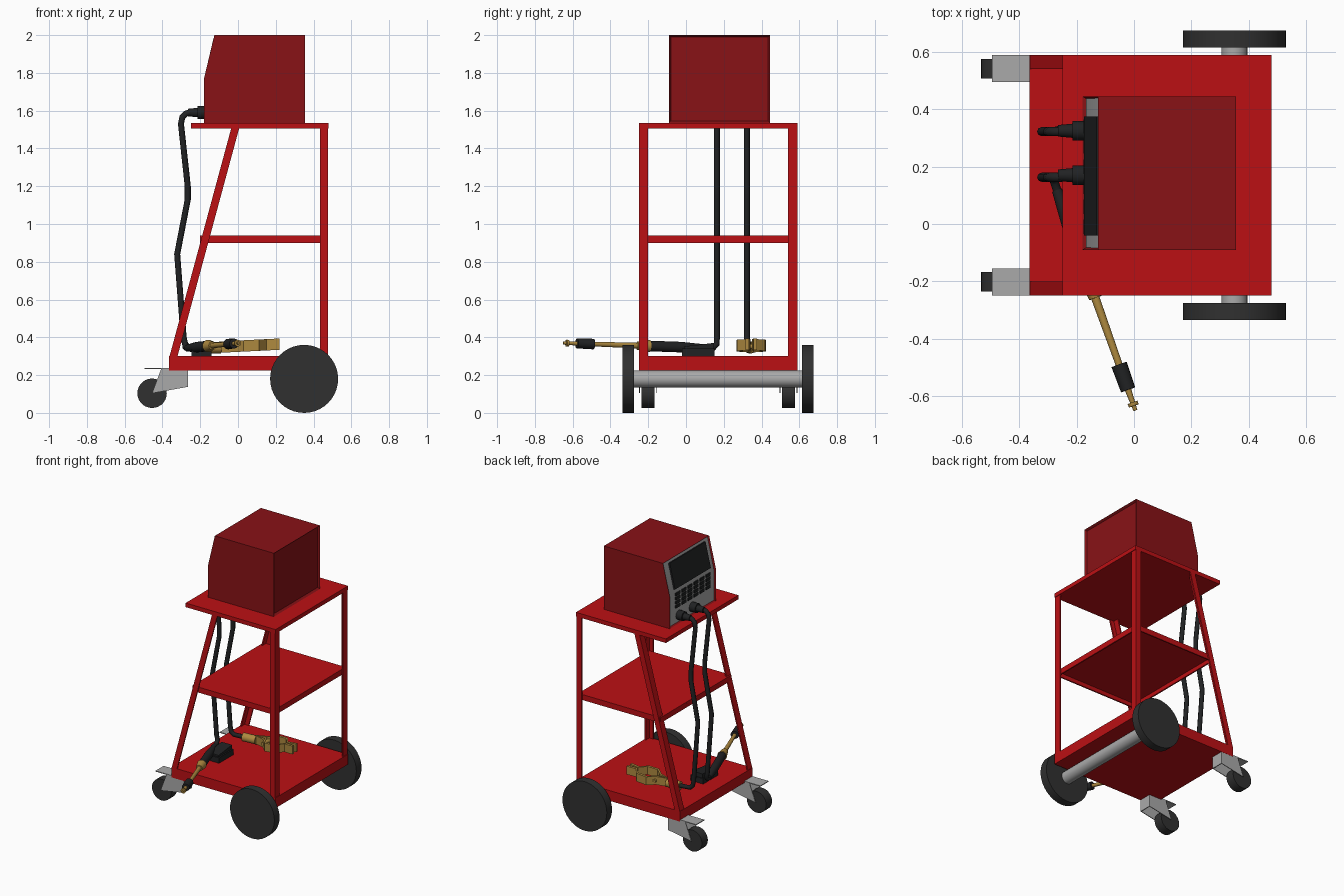
import bpy, bmesh, math
from mathutils import Vector, Matrix

if "Cube" in bpy.data.objects:
    bpy.data.objects.remove(bpy.data.objects["Cube"])


def material(name, rgb):
    m = bpy.data.materials.new(name)
    m.diffuse_color = (*rgb, 1)
    m.use_nodes = True
    m.node_tree.nodes["Principled BSDF"].inputs["Base Color"].default_value = m.diffuse_color
    return m


RED = material("cart_red", (0.50, 0.005, 0.007))
CASE = material("case_red", (0.25, 0.006, 0.008))
BLACK = material("black", (0.015, 0.016, 0.017))
RUBBER = material("rubber", (0.03, 0.03, 0.03))
BRASS = material("brass", (0.42, 0.25, 0.05))
GREY = material("panel_grey", (0.4, 0.4, 0.4))


def finish(name, bm, mat=None):
    bmesh.ops.recalc_face_normals(bm, faces=bm.faces)
    me = bpy.data.meshes.new(name)
    bm.to_mesh(me)
    bm.free()
    ob = bpy.data.objects.new(name, me)
    bpy.context.collection.objects.link(ob)
    if mat:
        me.materials.append(mat)
    return ob


def add_box(bm, lo, hi):
    lo, hi = Vector(lo), Vector(hi)
    bmesh.ops.create_cube(bm, size=1, matrix=Matrix.Translation((lo + hi) / 2)
                          @ Matrix.Diagonal((*(hi - lo), 1)))


def boxes(name, items, mat=None):
    bm = bmesh.new()
    for lo, hi in items:
        add_box(bm, lo, hi)
    return finish(name, bm, mat)


def extrude(name, pts, vec, mat=None):
    bm = bmesh.new()
    f = bm.faces.new([bm.verts.new(p) for p in pts])
    r = bmesh.ops.extrude_face_region(bm, geom=[f])
    bmesh.ops.translate(bm, vec=vec, verts=[v for v in r["geom"] if isinstance(v, bmesh.types.BMVert)])
    return finish(name, bm, mat)


def rod(name, p0, p1, r0, r1=None, mat=None, sides=20):
    p0, p1 = Vector(p0), Vector(p1)
    d = p1 - p0
    bm = bmesh.new()
    bmesh.ops.create_cone(bm, cap_ends=True, segments=sides, radius1=r0,
                          radius2=r0 if r1 is None else r1, depth=d.length,
                          matrix=Matrix.Translation((p0 + p1) / 2)
                          @ d.to_track_quat('Z', 'Y').to_matrix().to_4x4())
    return finish(name, bm, mat)


def cable(name, pts, r):
    cu = bpy.data.curves.new(name, 'CURVE')
    cu.dimensions = '3D'
    cu.bevel_depth, cu.bevel_resolution, cu.use_fill_caps = r, 2, True
    s = cu.splines.new('POLY')
    s.points.add(len(pts) - 1)
    for p, co in zip(s.points, pts):
        p.co = (*co, 1)
    cu.materials.append(BLACK)
    bpy.context.collection.objects.link(bpy.data.objects.new(name, cu))


Y0, Y1, YC = -0.25, 0.59, 0.17   # cart sides and mid-plane

# shelves; the middle one is a plate with a hanging rim
boxes("top_shelf", [((-0.25, Y0, 1.505), (0.48, Y1, 1.535))], RED)
boxes("bottom_shelf", [((-0.365, Y0, 0.225), (0.48, Y1, 0.30))], RED)
boxes("middle_shelf", [
    ((-0.20, Y0 + 0.01, 0.93), (0.468, Y1 - 0.01, 0.94)),
    ((-0.20, Y0 + 0.01, 0.90), (0.468, Y0 + 0.02, 0.93)),
    ((-0.20, Y1 - 0.02, 0.90), (0.468, Y1 - 0.01, 0.93)),
    ((-0.20, Y0 + 0.02, 0.90), (-0.19, Y1 - 0.02, 0.93)),
    ((0.458, Y0 + 0.02, 0.90), (0.468, Y1 - 0.02, 0.93))], RED)

# angle-iron legs, wheels and casters on both sides
L_SHAPE = [(0, 0), (0.042, 0), (0.042, 0.01), (0.01, 0.01), (0.01, 0.05), (0, 0.05)]
for tag, edge, s in (("near", Y0, 1), ("far", Y1, -1)):
    extrude(f"upright_leg_{tag}", [(0.476 - a, edge + s * b, 0.29) for a, b in L_SHAPE],
            (0, 0, 1.22), RED)
    extrude(f"slanted_leg_{tag}", [(-0.365 + a, edge + s * b, 0.29) for a, b in L_SHAPE],
            (0.33, 0, 1.22), RED)
    yw = YC - s * 0.475
    rod(f"big_wheel_{tag}", (0.35, yw - 0.03, 0.18), (0.35, yw + 0.03, 0.18), 0.18, mat=RUBBER, sides=40)
    yc = YC - s * 0.372
    rod(f"caster_wheel_{tag}", (-0.455, yc - 0.034, 0.104), (-0.455, yc + 0.034, 0.104),
        0.078, mat=RUBBER, sides=28)
    for k in (-1, 1):
        extrude(f"caster_fork_{tag}_{k}", [(x, yc + k * 0.042, z) for x, z in
                ((-0.405, 0.238), (-0.265, 0.238), (-0.265, 0.138), (-0.455, 0.104))],
                (0, k * 0.005, 0), GREY)
    boxes(f"caster_plate_{tag}", [((-0.495, yc - 0.047, 0.232), (-0.265, yc + 0.047, 0.238)),
                                  ((-0.271, yc - 0.042, 0.138), (-0.265, yc + 0.042, 0.235))], GREY)
rod("axle", (0.35, YC - 0.46, 0.18), (0.35, YC + 0.46, 0.18), 0.045, mat=GREY, sides=28)

# machine case with recessed control panel and back panel
case = extrude("machine_case", [(x, -0.09, z) for x, z in
               ((-0.18, 1.535), (0.355, 1.535), (0.355, 2.0), (-0.125, 2.0), (-0.18, 1.77))],
               (0, 0.535, 0), CASE)
case.data.materials.append(GREY)
bm = bmesh.new()
bm.from_mesh(case.data)
bm.normal_update()
front = [f for f in bm.faces if f.normal.x < -0.5]
back = [f for f in bm.faces if f.normal.x > 0.5]
bmesh.ops.inset_region(bm, faces=front, thickness=0.008, depth=-0.012)
bmesh.ops.inset_region(bm, faces=back, thickness=0.014, depth=-0.015)
for f in front:
    f.material_index = 1
bm.to_mesh(case.data)
bm.free()

# display and keypad
extrude("display", [(x, -0.04, z) for x, z in
        ((-0.174, 1.795), (-0.131, 1.977), (-0.115, 1.973), (-0.158, 1.791))], (0, 0.415, 0), BLACK)
boxes("keypad", [((-0.176, -0.035 + 0.07 * c, 1.653 + 0.03 * r), (-0.16, 0.015 + 0.07 * c, 1.673 + 0.03 * r))
                 for c in range(6) for r in range(4)], BLACK)

# sockets and cables
for tag, y in (("torch", 0.17), ("clamp", 0.325)):
    rod(f"{tag}_socket", (-0.16, y, 1.59), (-0.215, y, 1.59), 0.034, mat=BLACK)
    rod(f"{tag}_plug", (-0.21, y, 1.59), (-0.265, y, 1.59), 0.025, 0.02, BLACK)
path = [(-0.25, 1.592), (-0.275, 1.585), (-0.295, 1.565), (-0.302, 1.53), (-0.266, 1.2),
        (-0.266, 1.13), (-0.322, 0.84), (-0.288, 0.40), (-0.28, 0.365)]
cable("torch_cable", [(x, 0.163, z) for x, z in path] + [(-0.277, 0.145, 0.345), (-0.262, 0.10, 0.342)], 0.016)
cable("clamp_cable", [(x, 0.322, z) for x, z in path] + [(-0.262, 0.326, 0.347), (-0.16, 0.34, 0.345)], 0.016)

# torch: successive turned sections along one line
start, end = Vector((-0.28, 0.15, 0.342)), Vector((0.005, -0.65, 0.37))
for name, a, b, r0, r1, mat in (
        ("torch_grip", 0.04, 0.22, 0.018, 0.028, BLACK),
        ("torch_handle", 0.22, 0.43, 0.028, 0.028, BLACK),
        ("torch_ring", 0.43, 0.51, 0.033, 0.022, BRASS),
        ("torch_neck", 0.50, 0.82, 0.015, 0.012, BRASS),
        ("torch_collar", 0.80, 0.91, 0.028, 0.026, BLACK),
        ("torch_tip", 0.90, 1.0, 0.012, 0.007, BRASS),
        ("torch_nozzle_ring", 0.965, 0.98, 0.018, 0.018, BRASS)):
    rod(name, start.lerp(end, a), start.lerp(end, b), r0, r1, mat)

# foot pedal: base with a tilted treadle
boxes("pedal_base", [((-0.245, -0.02, 0.30), (-0.14, 0.15, 0.34))], BLACK)
extrude("pedal_treadle", [(-0.235, y, z) for y, z in
        ((-0.01, 0.338), (0.145, 0.338), (0.145, 0.37), (-0.01, 0.352))], (0.085, 0, 0), BLACK)

# earth clamp: sleeve and two bent jaws closing at the tip
rod("clamp_sleeve", (-0.19, 0.336, 0.345), (-0.09, 0.345, 0.345), 0.03, mat=BRASS)
JAW = [(-0.10, 0.004), (-0.02, 0.03), (0.03, 0.078), (0.11, 0.074), (0.15, 0.022), (0.22, 0.03)]
for tag, s in (("left", 1), ("right", -1)):
    outer = [(x, 0.345 + s * d, 0.323 + 0.05 * x) for x, d in JAW]
    inner = [(x, 0.345 + s * max(d - 0.018, 0), 0.323 + 0.05 * x) for x, d in reversed(JAW)]
    extrude(f"clamp_jaw_{tag}", outer + inner, (0, 0, 0.06), BRASS)
rod("clamp_pivot", (-0.01, 0.30, 0.352), (-0.01, 0.39, 0.352), 0.014, mat=BRASS)

# smooth round parts, keep hard edges
meshes = [o for o in bpy.context.scene.objects if o.type == 'MESH']
for o in bpy.context.scene.objects:
    o.select_set(o in meshes)
bpy.context.view_layer.objects.active = meshes[0]
bpy.ops.object.shade_smooth_by_angle(angle=math.radians(30))
